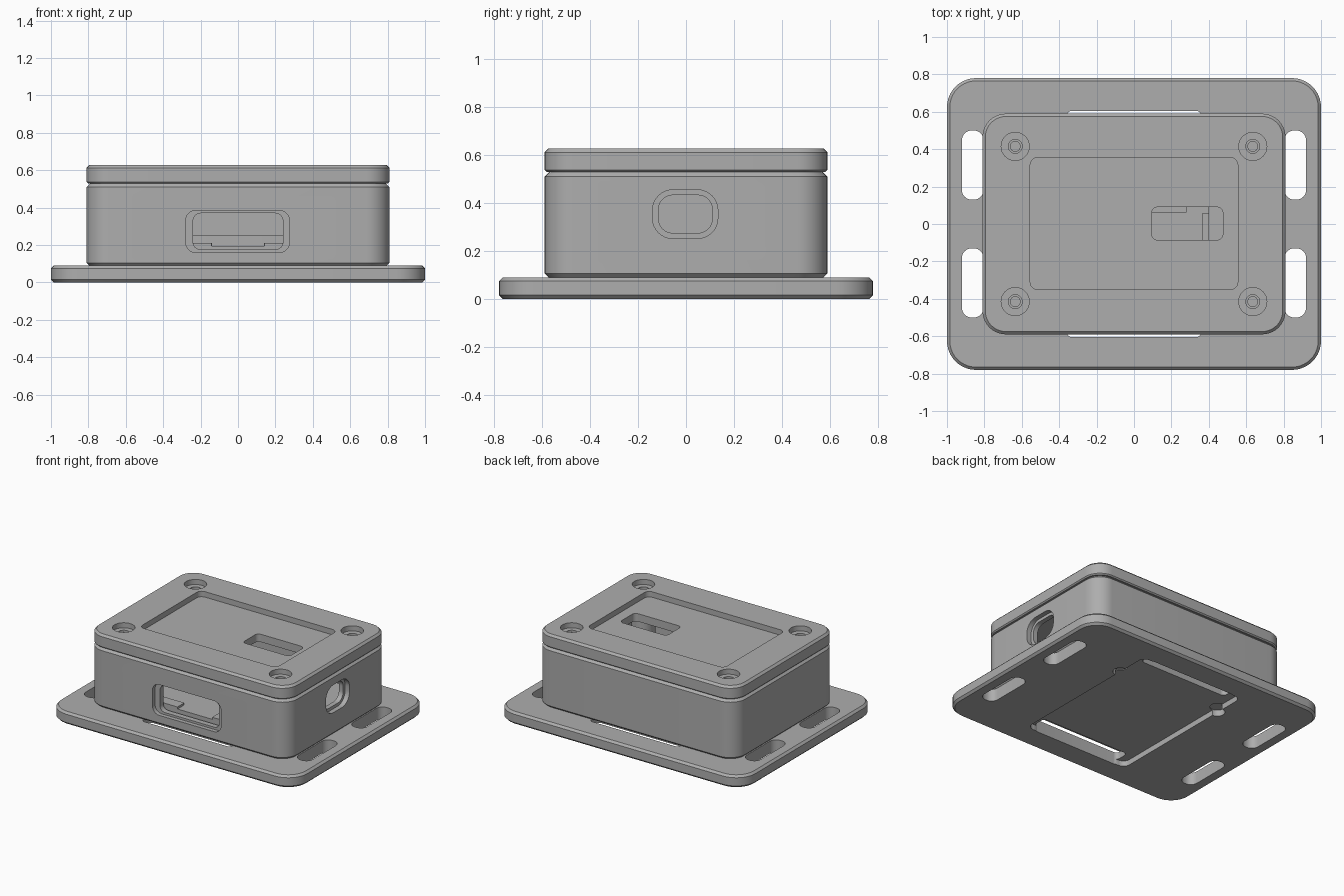
import bpy, bmesh, math
from mathutils import Matrix

if "Cube" in bpy.data.objects:
    bpy.data.objects.remove(bpy.data.objects["Cube"])

grey = bpy.data.materials.new("plain grey")
grey.diffuse_color = (0.42, 0.42, 0.42, 1)
grey.use_nodes = True
grey.node_tree.nodes["Principled BSDF"].inputs["Base Color"].default_value = grey.diffuse_color


def outline(w, d, r, seg):
    """Rounded rectangle, counter-clockwise."""
    pts = []
    for k, (sx, sy) in enumerate([(1, 1), (-1, 1), (-1, -1), (1, -1)]):
        cx, cy = sx * (w / 2 - r), sy * (d / 2 - r)
        for i in range(seg + 1):
            a = math.pi / 2 * (k + i / seg)
            pts.append((cx + r * math.cos(a), cy + r * math.sin(a)))
    return pts


def block(name, x, y, z, r, low=0, high=0, seg=8, turn=None):
    """Rounded block over ranges x, y, z with chamfered lower and upper rims."""
    w, d = x[1] - x[0], y[1] - y[0]
    levels = [(z[0], low)]
    if low:
        levels.append((z[0] + low, 0))
    if high:
        levels.append((z[1] - high, 0))
    levels.append((z[1], high))
    bm = bmesh.new()
    rings = []
    for h, c in levels:
        rings.append([bm.verts.new((px + sum(x) / 2, py + sum(y) / 2, h))
                      for px, py in outline(w - 2 * c, d - 2 * c, r - c, seg)])
    for a, b in zip(rings, rings[1:]):
        for i in range(len(a)):
            j = (i + 1) % len(a)
            bm.faces.new((a[i], a[j], b[j], b[i]))
    bm.faces.new(rings[0][::-1])
    bm.faces.new(rings[-1])
    if turn:
        bm.transform(turn)
    bmesh.ops.recalc_face_normals(bm, faces=bm.faces)
    mesh = bpy.data.meshes.new(name)
    bm.to_mesh(mesh)
    bm.free()
    mesh.materials.append(grey)
    ob = bpy.data.objects.new(name, mesh)
    bpy.context.collection.objects.link(ob)
    return ob


def disc(name, x, y, z, r):
    return block(name, (x - r, x + r), (y - r, y + r), z, r - 0.0005)


def cut(ob, cutters):
    bpy.context.view_layer.objects.active = ob
    for c in cutters:
        m = ob.modifiers.new("cut", 'BOOLEAN')
        m.operation, m.solver, m.object = 'DIFFERENCE', 'EXACT', c
        bpy.ops.object.modifier_apply(modifier=m.name)
        bpy.data.objects.remove(c)


# Turned frames: local x, y, z become (x, z, depth) on the front, (y, z, depth) on the right
FRONT = Matrix(((1, 0, 0, 0), (0, 0, -1, 0), (0, 1, 0, 0), (0, 0, 0, 1)))
RIGHT = Matrix(((0, 0, 1, 0), (1, 0, 0, 0), (0, 1, 0, 0), (0, 0, 0, 1)))
CORNERS = [(sx * 0.635, sy * 0.415) for sx in (-1, 1) for sy in (-1, 1)]

# Mounting plate: side slots, underside pocket, strap slots and round notches
plate = block("mounting_plate", (-1, 1), (-0.78, 0.78), (0, 0.09), 0.155, 0.015, 0.015, 10)
tools = []
for s in (-1, 1):
    xs = sorted((s * 0.805, s * 0.92))
    for t in (-1, 1):
        tools.append(block("slot", xs, sorted((t * 0.13, t * 0.5)), (-0.1, 0.2), 0.052))
    tools.append(block("strap_slot", (-0.36, 0.36), sorted((s * 0.5, s * 0.605)),
                       (-0.1, 0.2), 0.03))
tools.append(block("pocket", (-0.42, 0.42), (-0.6, 0.6), (-0.1, 0.04), 0.05))
for s in (-1, 1):
    tools.append(disc("notch", s * 0.42, 0.36, (-0.1, 0.045), 0.05))
cut(plate, tools)

# Case body: hollow with a front port and a side port, each in a shallow recess
case = block("case_body", (-0.81, 0.81), (-0.59, 0.59), (0.09, 0.53), 0.125, 0.015, 0.02, 10)
cut(case, [
    block("cavity", (-0.74, 0.74), (-0.52, 0.52), (0.15, 0.6), 0.06),
    block("front_recess", (-0.28, 0.275), (0.16, 0.385), (0.56, 0.7), 0.055, turn=FRONT),
    block("front_port", (-0.24, 0.24), (0.176, 0.37), (0.4, 0.7), 0.04, turn=FRONT),
    block("side_recess", (-0.14, 0.133), (0.252, 0.455), (0.775, 0.9), 0.085, turn=RIGHT),
    block("side_port", (-0.115, 0.11), (0.275, 0.433), (0.6, 0.9), 0.06, turn=RIGHT)])

# Lid: shallow panel, window and stepped screw holes
lid = block("lid", (-0.81, 0.81), (-0.59, 0.59), (0.53, 0.627), 0.125, 0.008, 0.015, 10)
tools = [block("panel", (-0.555, 0.555), (-0.35, 0.355), (0.587, 0.8), 0.04),
         block("window", (0.095, 0.475), (-0.085, 0.09), (0.4, 0.8), 0.03)]
for x, y in CORNERS:
    tools.append(disc("counterbore", x, y, (0.59, 0.8), 0.075))
    tools.append(disc("step", x, y, (0.575, 0.8), 0.037))
    tools.append(disc("screw_hole", x, y, (0.4, 0.8), 0.026))
cut(lid, tools)

# Inside parts: screw posts, ledges, and a tray with low ribs
parts = [plate, case, lid]
for i, (x, y) in enumerate(CORNERS):
    post = disc("screw_post_%d" % (i + 1), x, y, (0.148, 0.53), 0.08)
    cut(post, [disc("post_hole", x, y, (0.3, 0.7), 0.026)])
    parts.append(post)
parts += [
    block("tray", (-0.5, 0.4), (-0.5, 0.1), (0.148, 0.195), 0.01),
    block("left_ledge", (-0.4, -0.14), (-0.5, -0.42), (0.148, 0.21), 0.005),
    block("right_ledge", (0.14, 0.36), (-0.5, -0.42), (0.148, 0.21), 0.005),
    block("tray_side_rib", (0.365, 0.4), (-0.4, 0.06), (0.148, 0.25), 0.005),
    block("tray_back_rib", (-0.3, 0.28), (0.06, 0.1), (0.148, 0.25), 0.005)]

# Smooth rounded sides, crisp chamfers
for ob in parts:
    bpy.ops.object.select_all(action='DESELECT')
    ob.select_set(True)
    bpy.context.view_layer.objects.active = ob
    bpy.ops.object.shade_smooth_by_angle(angle=math.radians(30))
